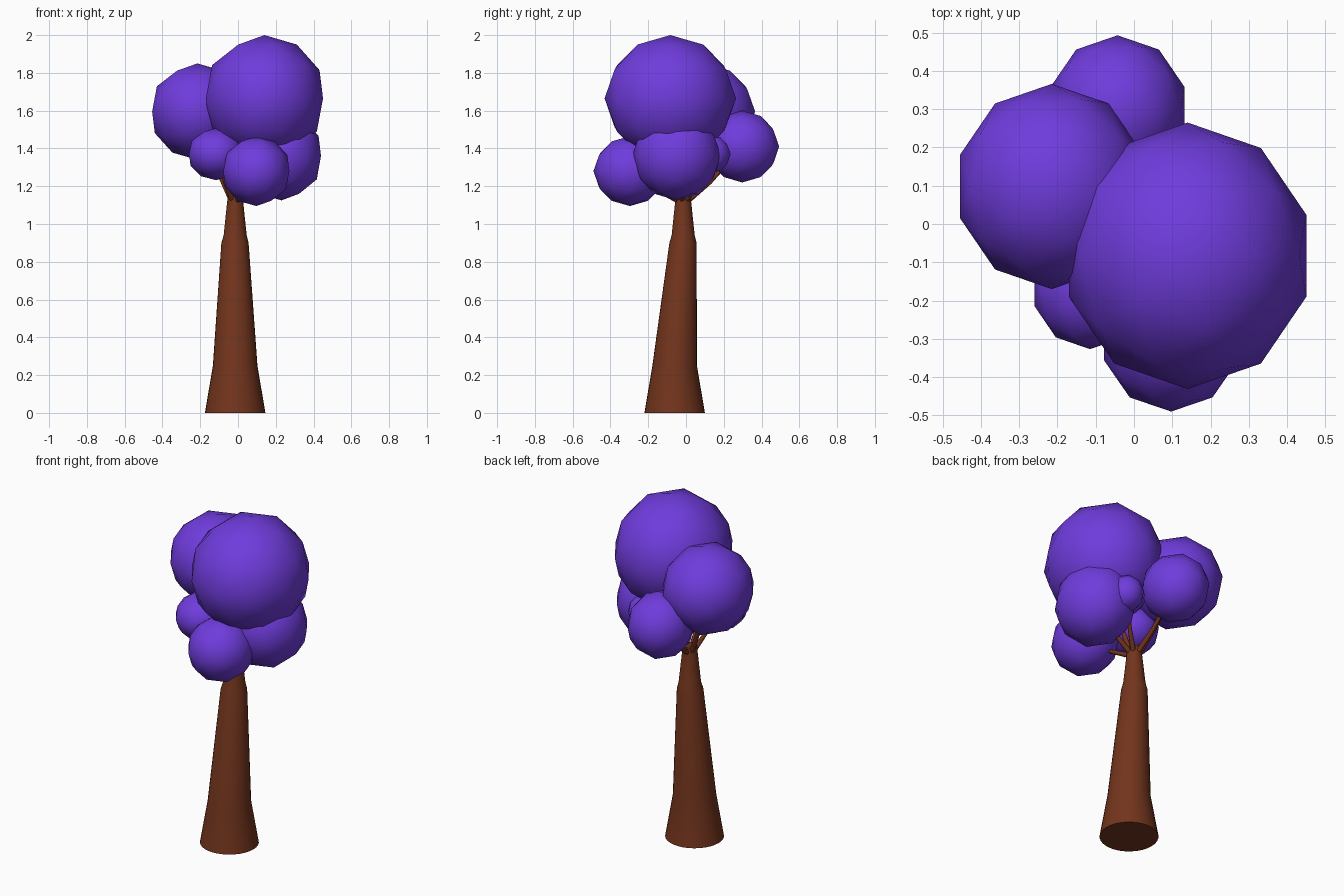
import bpy
from math import sin, cos, pi
from mathutils import Vector

if "Cube" in bpy.data.objects:
    bpy.data.objects.remove(bpy.data.objects["Cube"])


def material(name, rgb):
    m = bpy.data.materials.new(name)
    m.diffuse_color = (*rgb, 1)
    m.use_nodes = True
    m.node_tree.nodes["Principled BSDF"].inputs["Base Color"].default_value = m.diffuse_color
    return m


LEAF = material("leaf_purple", (0.16, 0.045, 0.72))
BARK = material("bark_brown", (0.17, 0.035, 0.012))


def tube(name, rings, sides):
    """Skin a stack of (centre, radius) circles and cap both ends."""
    verts, faces = [], []
    for c, r in rings:
        verts += [(c[0] + r * cos(2 * pi * i / sides),
                   c[1] + r * sin(2 * pi * i / sides), c[2]) for i in range(sides)]
    for k in range(len(rings) - 1):
        for i in range(sides):
            j = (i + 1) % sides
            faces.append((k * sides + i, k * sides + j,
                          (k + 1) * sides + j, (k + 1) * sides + i))
    faces.append(tuple(reversed(range(sides))))
    faces.append(tuple(range(len(verts) - sides, len(verts))))
    me = bpy.data.meshes.new(name)
    me.from_pydata(verts, [], faces)
    ob = bpy.data.objects.new(name, me)
    bpy.context.collection.objects.link(ob)
    me.materials.append(BARK)
    bpy.context.view_layer.objects.active = ob
    ob.select_set(True)
    bpy.ops.object.shade_smooth_by_angle(angle=0.6)
    ob.select_set(False)
    return ob


# Trunk: flared base, leaning slightly back as it rises
tube("trunk", [((-0.015, -0.06, 0), 0.16),
               ((-0.015, -0.06, 0.25), 0.118),
               ((-0.016, -0.016, 0.90), 0.072),
               ((-0.015, -0.015, 0.94), 0.061),
               ((-0.015, -0.015, 1.16), 0.038)], 32)

# Foliage clumps: (centre, radii)
CLUMPS = {
    "top": ((0.14, -0.083, 1.665), (0.326, 0.348, 0.335)),
    "left": ((-0.215, 0.098, 1.595), (0.252, 0.268, 0.255)),
    "back": ((-0.043, 0.298, 1.41), (0.184, 0.195, 0.19)),
    "front": ((0.097, -0.297, 1.28), (0.184, 0.193, 0.185)),
    "right": ((0.23, -0.05, 1.36), (0.22, 0.235, 0.235)),
    "front_left": ((-0.115, -0.165, 1.37), (0.152, 0.162, 0.138)),
    "inner": ((0.17, 0.13, 1.37), (0.10, 0.106, 0.103)),
}
START = Vector((-0.015, -0.015, 1.12))
for name, (centre, radii) in CLUMPS.items():
    bpy.ops.mesh.primitive_ico_sphere_add(subdivisions=2, radius=1, location=centre)
    ob = bpy.context.object
    ob.name = "foliage_" + name
    ob.scale = radii
    ob.data.materials.append(LEAF)
    bpy.ops.object.shade_smooth()
    ob.select_set(False)

    # Thin branch from the trunk top into the clump
    end = Vector(centre)
    side = Vector((end.x - START.x, end.y - START.y, 0))
    first = START + side.normalized() * 0.02
    cu = bpy.data.curves.new("branch_" + name, "CURVE")
    cu.dimensions = "3D"
    cu.bevel_depth = 0.013
    cu.bevel_resolution = 2
    cu.use_fill_caps = True
    sp = cu.splines.new("POLY")
    pts = [first, first.lerp(end, 0.35) + side * 0.06, end]
    sp.points.add(2)
    for p, co, r in zip(sp.points, pts, (1.2, 0.9, 0.6)):
        p.co = (*co, 1)
        p.radius = r
    cu.materials.append(BARK)
    bpy.context.collection.objects.link(bpy.data.objects.new("branch_" + name, cu))
